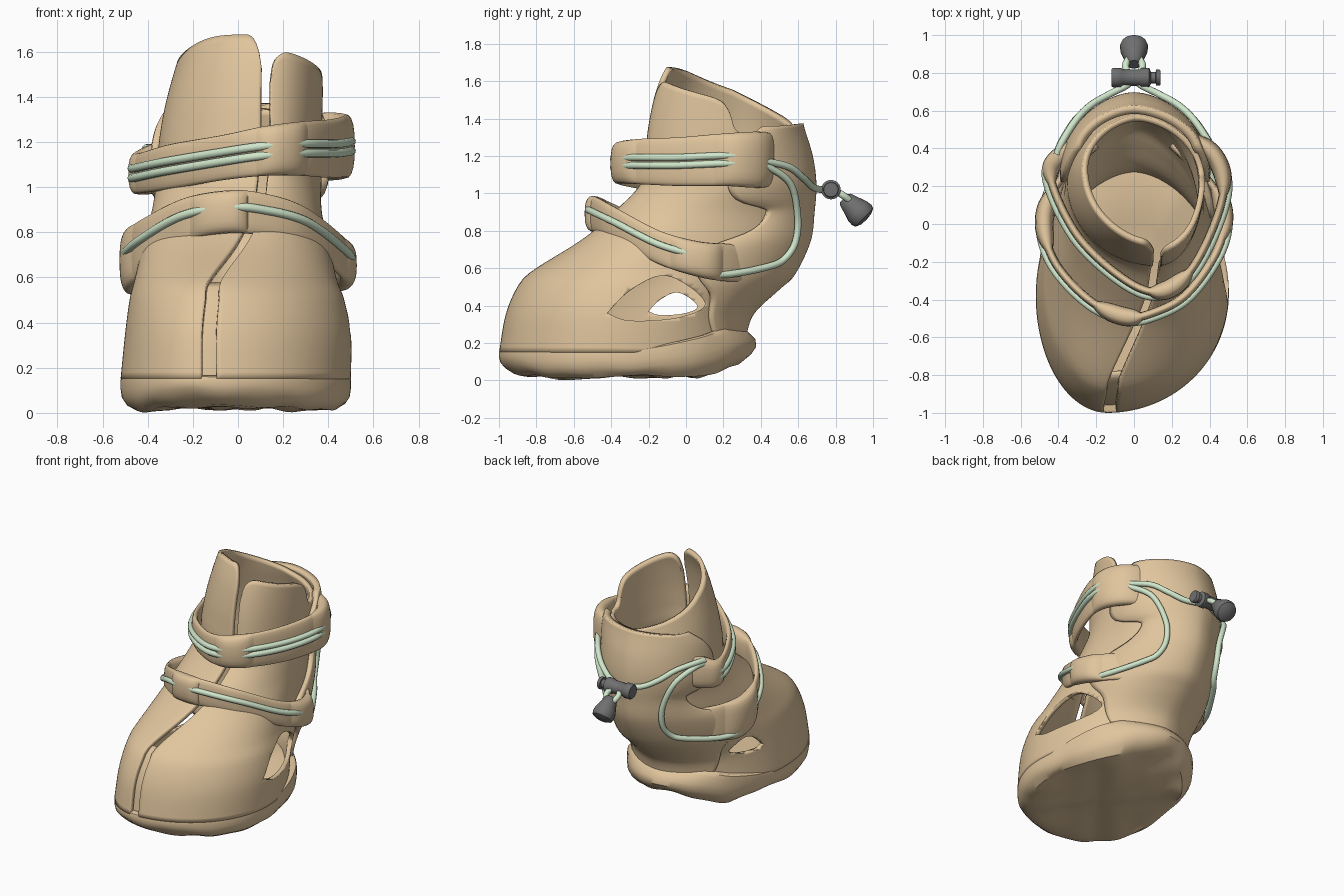
import bpy, bmesh, math
from math import sin, cos, pi, radians
from mathutils import Vector

if "Cube" in bpy.data.objects:
    bpy.data.objects.remove(bpy.data.objects["Cube"])


def material(name, rgb):
    m = bpy.data.materials.new(name)
    m.use_nodes = True
    m.diffuse_color = (*rgb, 1)
    node = m.node_tree.nodes["Principled BSDF"]
    node.inputs["Base Color"].default_value = (*rgb, 1)
    node.inputs["Roughness"].default_value = 0.7
    return m


TAN = material("tan", (0.75, 0.56, 0.34))
GREEN = material("pale_green", (0.64, 0.8, 0.6))
GREY = material("dark_grey", (0.16, 0.16, 0.16))


def smooth(points, steps=10):
    """Catmull-Rom interpolation through tuples of any length."""
    p = [points[0], *points, points[-1]]
    out = []
    for i in range(len(points) - 1):
        for s in range(steps):
            t = s / steps
            out.append(tuple(
                b + t * (c - a) / 2 + t * t * (a - 2.5 * b + 2 * c - d / 2)
                + t ** 3 * (1.5 * (b - c) + (d - a) / 2)
                for a, b, c, d in zip(*p[i:i + 4])))
    return out + [tuple(points[-1])]


def lookup(table, k):
    """Linear lookup of a row by its first entry."""
    for a, b in zip(table, table[1:]):
        if k <= b[0]:
            f = max(0, (k - a[0]) / (b[0] - a[0]))
            return [p + f * (q - p) for p, q in zip(a, b)][1:]
    return table[-1][1:]


def finish(bm, name, mat, angle=40):
    bmesh.ops.recalc_face_normals(bm, faces=bm.faces)
    me = bpy.data.meshes.new(name)
    bm.to_mesh(me)
    bm.free()
    ob = bpy.data.objects.new(name, me)
    bpy.context.collection.objects.link(ob)
    me.materials.append(mat)
    bpy.ops.object.select_all(action='DESELECT')
    bpy.context.view_layer.objects.active = ob
    ob.select_set(True)
    bpy.ops.object.shade_smooth_by_angle(angle=radians(angle))
    return ob


def loft(name, rings, mat, closed=True, angle=40):
    bm = bmesh.new()
    rows = [[bm.verts.new(p) for p in r] for r in rings]
    n = len(rows[0])
    for a, b in zip(rows, rows[1:]):
        for i in range(n if closed else n - 1):
            j = (i + 1) % n
            bm.faces.new((a[i], a[j], b[j], b[i]))
    if closed:
        bm.faces.new(rows[0])
        bm.faces.new(rows[-1])
    return finish(bm, name, mat, angle)


def thicken(ob, depth):
    mod = ob.modifiers.new("thickness", 'SOLIDIFY')
    mod.thickness, mod.offset = depth, 0


# Body cross-sections: height, front, back, right, left, widest y, front x
BODY = smooth([
    (.15, -1, .3, -.52, .5, -.38, -.14), (.35, -.965, .32, -.5, .5, -.36, -.14),
    (.5, -.9, .45, -.48, .47, -.32, -.125), (.58, -.82, .53, -.46, .44, -.25, -.11),
    (.75, -.55, .61, -.42, .4, -.1, .02), (.9, -.38, .63, -.38, .37, .05, .09),
    (1.05, -.24, .64, -.36, .37, .2, .115), (1.2, -.22, .62, -.35, .37, .22, .125),
    (1.37, -.2, .57, -.32, .375, .24, .125), (1.55, -.16, .54, -.27, .375, .25, .125),
    (1.7, -.1, .52, -.22, .37, .25, .125)])


def body(z, deg, off=0):
    """Point on the body; the angle runs from the front over the left side."""
    front, back, right, left, mid, fx = lookup(BODY, z)
    s, c = sin(radians(deg)), cos(radians(deg))
    side = left if s > 0 else right
    x = fx + (side - fx) * abs(s) if c > 0 else side * abs(s) ** 1.15
    y = mid + (front - mid if c > 0 else mid - back) * c
    return Vector((x + off * s, y - off * c, z))


# Sole: stacked outlines with a lumpy tread and a raised, flared heel
def sole_ring(scale, f):
    ring = []
    for i in range(96):
        p = body(.15, i * 3.75)
        back = p.y > -.38
        x = p.x * scale * (1 + .25 * max(0, p.y + .2))
        y = -.35 + (p.y + .35) * scale * (1.13 if back else 1)
        lump = .015 * sin(9 * x + 2) * sin(8 * y) + .008 * sin(21 * x) * sin(17 * y)
        low = max(0, y - .05) * .3 + max(0, -.85 - y) * .4 + .02 + lump
        top = .165 + .12 * min(1, max(0, y + .3) / .55) ** 1.3
        ring.append((x, y - max(0, y - .1) * .36 * f ** 4, low + (top - low) * f))
    return ring


loft("sole", [sole_ring(*k) for k in (
    (.02, .05), (.2, .06), (.35, .02), (.5, .06), (.65, .01), (.78, .05), (.88, 0),
    (.95, .15), (.99, .36), (1, .6), (1, .85), (.995, .95), (.97, 1), (.5, 1), (.02, 1))],
    TAN)

# Upper with a front slit, two tall collar flaps and a lower heel edge
RIM = smooth([(4, 1.46), (7, 1.54), (13, 1.58), (25, 1.59), (60, 1.54), (80, 1.5),
              (88, 1.44), (95, 1.34), (110, 1.32), (150, 1.34), (180, 1.36), (220, 1.43),
              (270, 1.55), (312, 1.65), (340, 1.67), (350, 1.66), (355, 1.6), (357, 1.53)], 5)
cols = [4 + 353 * i / 180 for i in range(181)]
upper = loft("upper", [[body(.15 + (lookup(RIM, d)[0] - .15) * v / 50, d, -.015)
                        for d in cols] for v in range(51)], TAN, False)
thicken(upper, .03)

# Arch openings cut through both sides, the right one smaller
ARCH = smooth([(-.42, .36), (-.3, .32), (-.05, .335), (.1, .4), (.02, .5),
               (-.13, .56), (-.3, .48), (-.42, .36)], 6)[:-1]
for label, sx, size, dy, dz in (("left", 1, 1, 0, 0), ("right", -1, .5, .01, .19)):
    cutter = loft(label + "_arch_cutter", [[(sx * x, y * size + dy, z * size + dz)
                                            for y, z in ARCH] for x in (.15, .8)], TAN)
    cutter.hide_render = True
    cutter.hide_set(True)
    cutter.display_type = 'WIRE'
    cut = upper.modifiers.new(label + "_arch", 'BOOLEAN')
    cut.operation, cut.object, cut.solver = 'DIFFERENCE', cutter, 'EXACT'

# Recessed gusset behind the toe slit
gusset = loft("toe_gusset", [[body(.15 + .42 * v / 20, d, -.05) for d in range(-14, 15, 2)]
                             for v in range(21)], TAN, False)
thicken(gusset, .02)

# Heel counter wrapped over the back, its wings following the openings
WING = smooth([(.24, 40), (.3, 43), (.45, 51), (.6, 70), (.7, 70), (.78, 56),
               (.86, 50), (.93, 53), (.98, 76), (1.08, 88), (1.25, 80), (1.4, 50)], 6)
rows = []
for v in range(61):
    z = .24 + 1.11 * v / 60
    a = lookup(WING, z)[0]
    swell = .035 * min(1, v / 15)
    rows.append([body(z + .02 * (v / 60) * cos(pi * k / 40), 180 + a * k / 20,
                      swell * (1 - .8 * abs(k / 20) ** 6)) for k in range(-20, 21)])
thicken(loft("heel_counter", rows, TAN, False), .045)


def offset_path(path, out, up=0):
    """Shift a path of (x, y, z, ...) rows sideways and upwards."""
    res = []
    for i, p in enumerate(path):
        a, b = path[max(0, i - 1)], path[min(len(path) - 1, i + 1)]
        n = Vector((b[1] - a[1], a[0] - b[0], 0)).normalized()
        res.append((Vector(p[:3]) + n * out + Vector((0, 0, up)), n))
    return res


def band(name, path, depth, swell=0):
    """Rounded strip along a path, optionally thicker towards its middle."""
    rings = []
    for i, ((p, n), row) in enumerate(zip(offset_path(path, 0), path)):
        wide = depth + swell * (1 - abs(2 * i / (len(path) - 1) - 1) ** 3)
        ring = []
        for k in range(20):
            s, c = sin(k * pi / 10), cos(k * pi / 10)
            ring.append(p + n * math.copysign(abs(c) ** .75, c) * wide / 2
                        + Vector((0, 0, math.copysign(abs(s) ** .75, s) * row[3])))
        rings.append(ring)
    loft(name, rings, TAN, True, 60)


def cord(name, points, radius=.019):
    cu = bpy.data.curves.new(name, 'CURVE')
    cu.dimensions, cu.bevel_depth, cu.bevel_resolution = '3D', radius, 3
    cu.use_fill_caps = True
    sp = cu.splines.new('POLY')
    sp.points.add(len(points) - 1)
    for q, p in zip(sp.points, points):
        q.co = (*p[:3], 1)
    sp.use_smooth = True
    cu.materials.append(GREEN)
    bpy.context.collection.objects.link(bpy.data.objects.new(name, cu))


# Straps: x, y, z and half height from the right rear around the front
ANKLE = smooth([(-.2, .48, 1.13, .12), (-.38, .37, 1.08, .11), (-.44, .24, 1.06, .09),
                (-.3, -.06, 1.09, .1), (-.07, -.28, 1.13, .1), (.12, -.36, 1.16, .11),
                (.28, -.27, 1.17, .12), (.41, -.04, 1.17, .13), (.475, .2, 1.18, .14),
                (.41, .38, 1.18, .15), (.22, .5, 1.18, .14)])
INSTEP = smooth([(-.2, .42, .66, .1), (-.4, .22, .66, .13), (-.475, .02, .67, .14),
                 (-.42, -.2, .74, .12), (-.24, -.4, .85, .1), (-.05, -.49, .89, .095),
                 (.1, -.47, .88, .095), (.28, -.37, .83, .09), (.44, -.14, .71, .09),
                 (.475, .06, .65, .095), (.4, .22, .63, .1), (.2, .42, .62, .09)])
band("ankle_strap", ANKLE, .045)
band("instep_strap", INSTEP, .045)

# Raised cord guides on the straps
for name, path, a, b in (("ankle_front_guide", ANKLE, 48, 62),
                         ("ankle_left_guide", ANKLE, 78, 97),
                         ("ankle_right_guide", ANKLE, 5, 22),
                         ("instep_front_guide", INSTEP, 42, 57),
                         ("instep_left_guide", INSTEP, 83, 99),
                         ("instep_right_guide", INSTEP, 12, 28)):
    band(name, path[a:b], .045, .055)

# Cords lying on the straps
for label, up in (("upper", .022), ("lower", -.02)):
    cord("ankle_cord_" + label, [p for p, n in offset_path(ANKLE[16:84], .028, up)])
cord("instep_cord", [p for p, n in offset_path(INSTEP[22:89], .028, .02)])

# Mirrored cords crossing the heel and running to the toggle
HEEL = [(1.17, 108), (1.17, 116), (1.14, 133), (1.08, 146), (1.03, 160)]
SIDE = [(1.15, 108), (1.14, 117), (1.05, 134), (.88, 147), (.74, 151), (.65, 149),
        (.61, 142), (.57, 126), (.57, 115), (.61, 109)]
for label, s in (("left", 1), ("right", -1)):
    to_toggle = [(.03, .74, 1.02), (.025, .78, 1.02), (.045, .84, .99), (.01, .9, .94)]
    for part, pts, tail in (("heel_cord", HEEL, to_toggle), ("side_cord", SIDE, [])):
        path = [tuple(body(z, s * d, .078)) for z, d in pts]
        cord(label + "_" + part, smooth(path + [(s * x, y, z) for x, y, z in tail]))


# Turned toggle parts
def turned(name, origin, axis, profile):
    turn = Vector((0, 0, 1)).rotation_difference(Vector(axis))
    loft(name, [[Vector(origin) + turn @ Vector((r * cos(k * pi / 12), r * sin(k * pi / 12), h))
                 for k in range(24)] for h, r in profile], GREY)


turned("toggle_barrel", (-.12, .775, 1.02), (1, 0, 0),
       [(0, .045), (.01, .052), (.05, .052), (.06, .044), (.15, .044), (.16, .052),
        (.2, .052), (.21, .03), (.235, .03), (.236, .042), (.255, .042), (.26, .038)])
turned("cord_end_bell", (0, .845, .975), (0, .72, -.69),
       [(0, .03), (.01, .042), (.05, .055), (.1, .072), (.13, .075), (.15, .068),
        (.163, .04), (.166, .01)])
